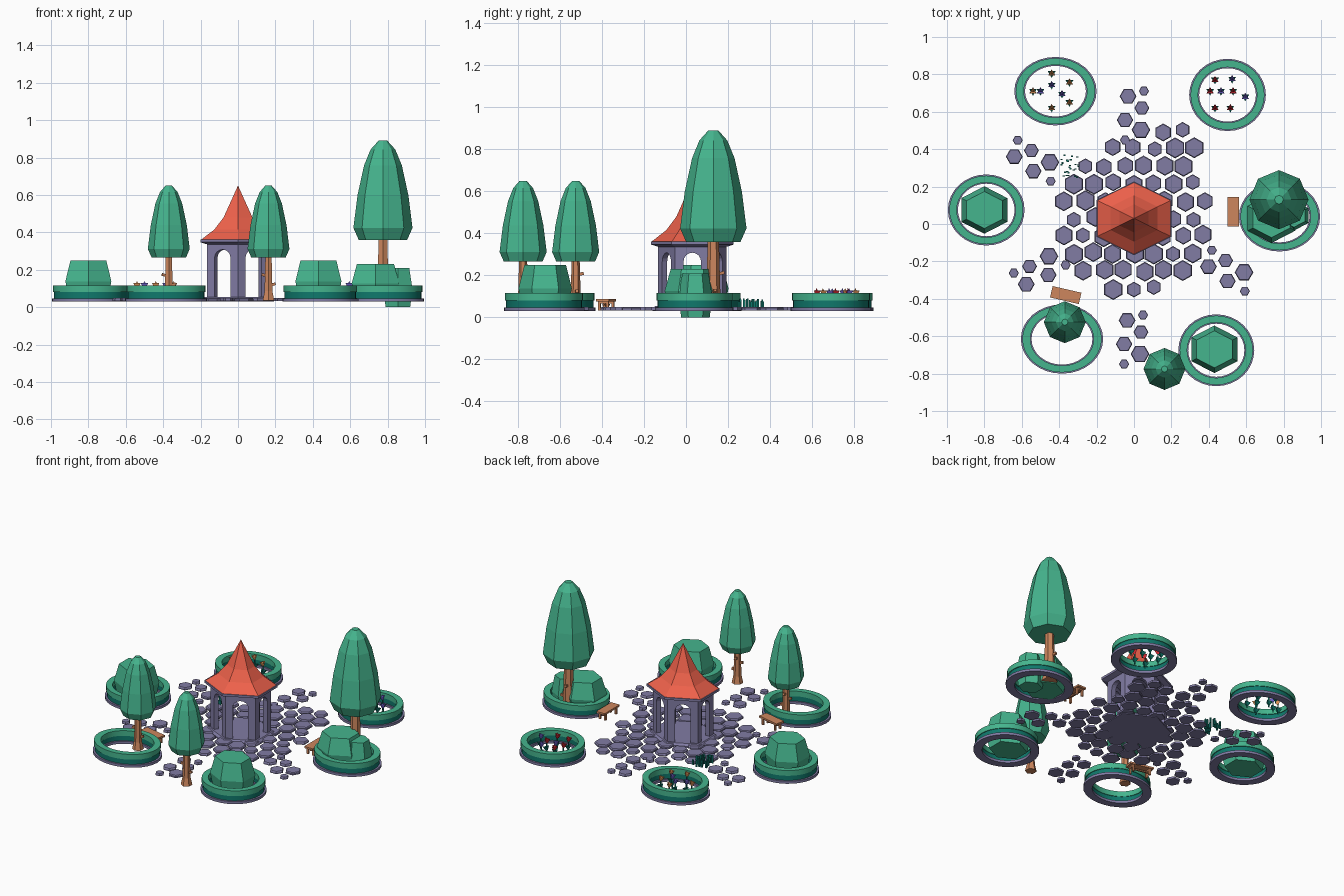
import bpy, bmesh, math, random
from mathutils import Matrix, Vector

if "Cube" in bpy.data.objects:
    bpy.data.objects.remove(bpy.data.objects["Cube"])

random.seed(4)
MATS = {}
COL = {"leaf": (.06, .46, .27), "dark_leaf": (.005, .19, .15), "stone": (.22, .20, .37),
       "roof": (.85, .12, .07), "wood": (.61, .24, .11), "red": (.6, .02, .03),
       "violet": (.16, .12, .6), "orange": (.75, .3, .1)}
for k, c in COL.items():
    MATS[k] = bpy.data.materials.new(k)
    MATS[k].diffuse_color = (*c, 1)


def finish(bm, name, mat, smooth=False):
    bmesh.ops.remove_doubles(bm, verts=bm.verts, dist=1e-5)
    bmesh.ops.recalc_face_normals(bm, faces=bm.faces)
    me = bpy.data.meshes.new(name)
    bm.to_mesh(me)
    bm.free()
    me.materials.append(MATS[mat])
    ob = bpy.data.objects.new(name, me)
    bpy.context.collection.objects.link(ob)
    if smooth:
        bpy.ops.object.select_all(action='DESELECT')
        ob.select_set(True)
        bpy.context.view_layer.objects.active = ob
        bpy.ops.object.shade_smooth_by_angle(angle=math.radians(30))
    return ob


def lathe(bm, prof, n, x=0, y=0, sx=1, sy=1, phase=90, closed=False):
    """Revolve (radius, z) points; closed profiles make rings, open ones get caps."""
    rows = []
    for r, z in prof:
        a = [math.radians(phase) + 2 * math.pi * i / n for i in range(n)]
        rows.append([bm.verts.new((x + sx * r * math.cos(t), y + sy * r * math.sin(t), z)) for t in a])
    pairs = list(zip(rows, rows[1:])) + ([(rows[-1], rows[0])] if closed else [])
    for lo, hi in pairs:
        for i in range(n):
            j = (i + 1) % n
            bm.faces.new((lo[i], lo[j], hi[j], hi[i]))
    if not closed:
        for row, (r, z) in ((rows[0], prof[0]), (rows[-1], prof[-1])):
            if r > 0:
                bm.faces.new(row)


def box(bm, size, matrix):
    bmesh.ops.create_cube(bm, size=1, matrix=matrix @ Matrix.Diagonal((*size, 1)))


def solid(name, mat, *args, smooth=False, **kw):
    bm = bmesh.new()
    lathe(bm, *args, **kw)
    return finish(bm, name, mat, smooth)


# Oval planting beds: stone kerb, dark hedge foot, light hedge top
BEDS = [(-.42, .71, .22, .183), (.50, .69, .205, .193), (-.79, .075, .205, .19),
        (.778, .04, .217, .187), (-.385, -.615, .22, .185), (.44, -.675, .203, .192)]
LAYERS = [("kerb", "stone", 1, .74, .03, .047), ("hedge_foot", "dark_leaf", .94, .79, .047, .08),
          ("hedge_top", "leaf", .965, .77, .08, .115)]
for i, (x, y, rx, ry) in enumerate(BEDS):
    for nm, mat, ro, ri, z0, z1 in LAYERS:
        solid(f"bed_{nm}_{i}", mat, [(ri, z0), (ro, z0), (ro, z1), (ri, z1)], 32,
              x, y, rx, ry, closed=True, smooth=True)

# Hexagonal bushes: x, y, radius, base z, height
for i, (x, y, r, z, h) in enumerate([(-.80, .075, .135, .035, .215), (.43, -.67, .135, .035, .215),
                                     (.735, .03, .14, .03, .20), (.855, .045, .085, 0, .21)]):
    solid(f"bush_{i}", "leaf", [(r * .85, z), (r, z + h * .48), (r * .78, z + h)], 6, x, y, 1.05, .94)

# Trees: x, y, crown base z, crown height, crown radius, trunk base z
CROWN = [(.82, 0), (1, .12), (.86, .45), (.64, .75), (.42, .91), (.15, 1)]
for i, (x, y, z, h, r, b) in enumerate([(-.37, -.525, .265, .385, .112, .035), (.163, -.775, .265, .385, .112, .035),
                                        (.775, .13, .36, .53, .158, .035)]):
    solid(f"tree_crown_{i}", "leaf", [(a * r, z + t * h) for a, t in CROWN], 8, x, y)
    bm = bmesh.new()
    w = .15 * r
    lathe(bm, [(w * 2.1, b), (w * 1.45, b + .05), (w * 1.1, z + .03)], 6, x, y)
    for ang, nz in ((10, b + .08), (100, b + .165), (190, b + .13)):
        m = (Matrix.Translation((x, y, nz)) @ Matrix.Rotation(math.radians(ang), 4, 'Z')
             @ Matrix.Rotation(math.radians(-15), 4, 'Y') @ Matrix.Translation((w * 1.4, 0, 0)))
        box(bm, (w * 1.8, .014, .014), m)
    finish(bm, f"tree_trunk_{i}", "wood")

# Pavilion: floor, eaves slab, concave roof
CY, SX, SY = .03, 1.14, .97
solid("pavilion_floor", "stone", [(.195, .03), (.195, .042), (.18, .055)], 6, 0, CY, SX, SY)
solid("pavilion_eaves", "stone", [(.165, .335), (.203, .347), (.203, .362)], 6, 0, CY, SX, SY)
solid("pavilion_roof", "roof", [(.198, .362), (.128, .415), (.078, .48), (0, .65)], 6, 0, CY, SX, SY)

# Six arched pavilion walls
R, T, AW = .168, .028, .043
apo = R * math.cos(math.pi / 6)
arch = [(AW * math.cos(math.pi * k / 8), .265 + AW * math.sin(math.pi * k / 8)) for k in range(9)]
for side in range(6):
    bm = bmesh.new()
    m = (Matrix.Translation((0, CY, 0)) @ Matrix.Diagonal((SX, SY, 1, 1))
         @ Matrix.Rotation(math.radians(60 * side), 4, 'Z'))
    e = R / 2
    sections = []
    for d, half in ((apo, e), (apo - T, e - T * math.tan(math.pi / 6))):
        pts = [(half, .045), (half, .34), (-half, .34), (-half, .045), (-AW, .045)] + arch[::-1] + [(AW, .045)]
        sections.append([bm.verts.new(m @ Vector((d, u, z))) for u, z in pts])
    a, b = sections
    bm.faces.new(a)
    bm.faces.new(b[::-1])
    for i in range(len(a)):
        j = (i + 1) % len(a)
        bm.faces.new((a[i], b[i], b[j], a[j]))
    finish(bm, f"pavilion_wall_{side}", "stone")

# Hexagonal paving around the pavilion on a triangular grid
bm = bmesh.new()


def slab(x, y, r, phase):
    lathe(bm, [(r, .034), (r, .044), (r * .9, .05)], 6, x, y, phase=phase)


for j in range(-4, 6):
    for k in range(-4, 5):
        x, y = (k + (j % 2) / 2) * .107, j * .0935
        near = math.hypot(x, y) < .391
        corner = .1 < x < .34 and .25 < y < .48
        if near or corner:
            slab(x + random.uniform(-.008, .008), y + CY + random.uniform(-.008, .008),
                 random.choice((.042, .048, .053, .056)), 90)
# Five path arms sharing one six-stone motif
ARM = [(-.037, .10, .045), (.048, .128, .027), (.037, .037, .04), (-.053, -.027, .044),
       (.032, -.08, .05), (-.053, -.134, .027)]
for cx, cy, rot in [(.005, .583, 0), (0, -.615, 0), (-.535, .342, 60), (.503, -.246, 60), (-.508, -.24, 120)]:
    c, s = math.cos(math.radians(rot)), math.sin(math.radians(rot))
    for x, y, r in ARM:
        slab(cx + x * c - y * s, cy + x * s + y * c, r, 0)
finish(bm, "paving_stones", "stone")

# Benches
for i, (x, y, rot) in enumerate([(.53, .065, 90), (-.365, -.38, -13)]):
    m = Matrix.Translation((x, y, 0)) @ Matrix.Rotation(math.radians(rot), 4, 'Z')
    bm = bmesh.new()
    box(bm, (.158, .062, .012), m @ Matrix.Translation((0, 0, .082)))
    box(bm, (.11, .01, .008), m @ Matrix.Translation((0, 0, .06)))
    for sx in (-1, 1):
        box(bm, (.012, .05, .01), m @ Matrix.Translation((sx * .055, 0, .072)))
        for sy in (-1, 1):
            box(bm, (.012, .012, .046), m @ Matrix.Translation((sx * .055, sy * .02, .056)))
    finish(bm, f"bench_{i}", "wood")

# Grass tuft
bm = bmesh.new()
for i in range(28):
    x, y = -.345 + random.uniform(-.055, .055), .31 + random.uniform(-.06, .06)
    box(bm, (.011, .007, random.uniform(.025, .055)), Matrix.Translation((x, y, .062)))
finish(bm, "grass", "dark_leaf")

# Flowers: stem, three-sided leaf cup and three-sided bloom
FLOWERS = {"orange": [(-.44, .805), (-.345, .757), (-.54, .71), (-.345, .65), (-.44, .62)],
           "violet": [(-.44, .743), (-.50, .71), (-.385, .695), (.525, .775), (.465, .71), (.595, .68)],
           "red": [(.433, .77), (.407, .71), (.53, .71), (.433, .62), (.515, .62)]}
for col, places in FLOWERS.items():
    stems, blooms = bmesh.new(), bmesh.new()
    for x, y in places:
        lathe(stems, [(.005, .035), (.005, .11)], 4, x, y)
        lathe(stems, [(.004, .045), (.024, .075), (.004, .068)], 3, x, y, phase=30)
        lathe(blooms, [(.008, .103), (.022, .128), (.01, .122), (0, .14)], 3, x, y, phase=90)
    finish(stems, f"{col}_flower_stems", "dark_leaf")
    finish(blooms, f"{col}_flower_blooms", col)

for m in bpy.data.materials:
    if m.users and not m.is_grease_pencil:
        m.use_nodes = True
        m.node_tree.nodes["Principled BSDF"].inputs["Base Color"].default_value = m.diffuse_color
